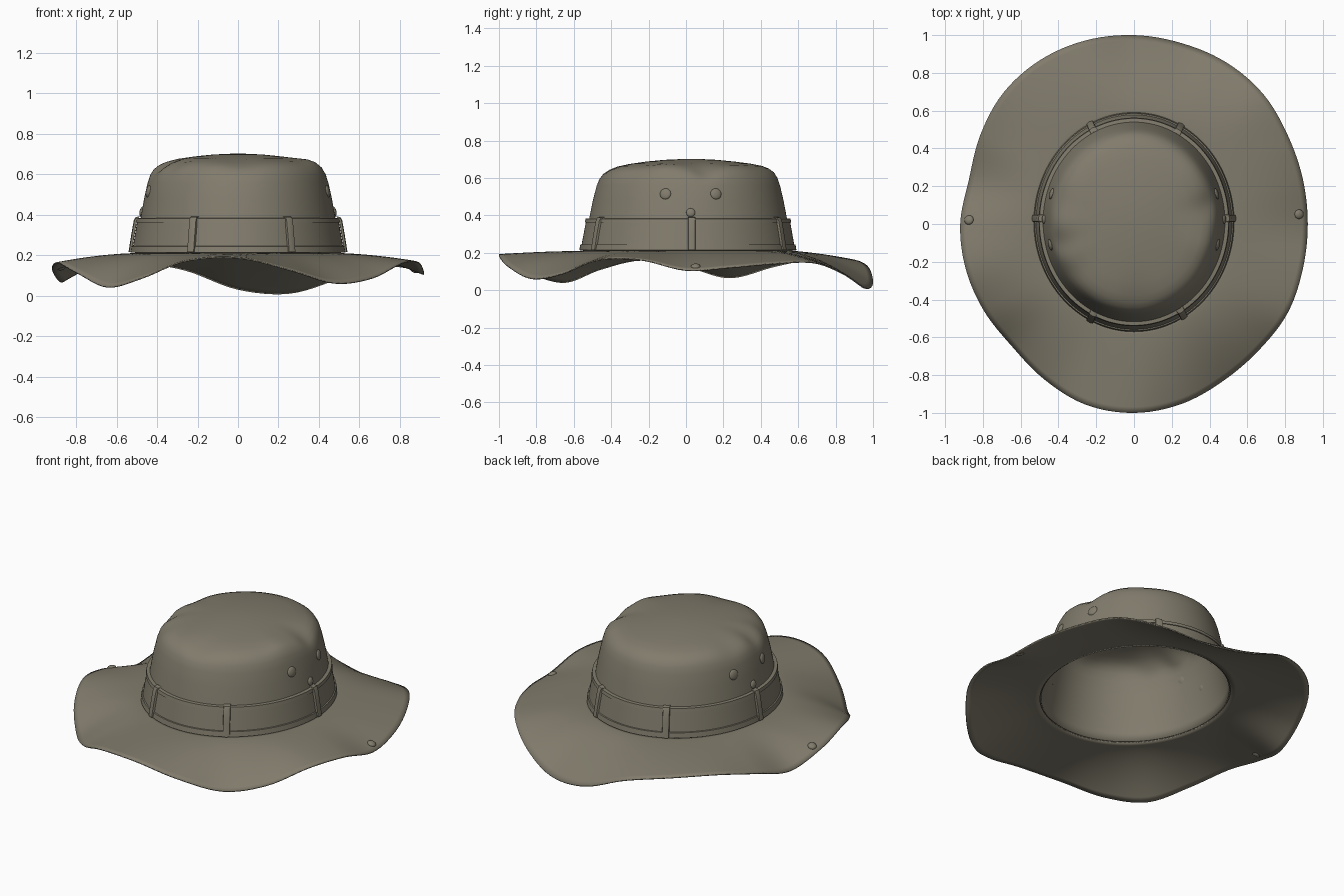
import bpy
import bmesh
import math
from math import cos, sin, pi, exp
from mathutils import Vector, Matrix

cube = bpy.data.objects.get("Cube")
if cube:
    bpy.data.objects.remove(cube, do_unlink=True)

olive = bpy.data.materials.new("olive_cloth")
olive.use_nodes = True
OLIVE = (0.22, 0.2, 0.15, 1)
olive.diffuse_color = OLIVE
olive.node_tree.nodes["Principled BSDF"].inputs["Base Color"].default_value = OLIVE
olive.node_tree.nodes["Principled BSDF"].inputs["Roughness"].default_value = 0.9

SEG = 144
BASE_Z = 0.21
parts = []


def finish(name, bm, thickness=0):
    bmesh.ops.recalc_face_normals(bm, faces=bm.faces)
    mesh = bpy.data.meshes.new(name)
    bm.to_mesh(mesh)
    bm.free()
    mesh.materials.append(olive)
    obj = bpy.data.objects.new(name, mesh)
    bpy.context.collection.objects.link(obj)
    if thickness:
        solid = obj.modifiers.new("cloth", 'SOLIDIFY')
        solid.thickness = thickness
        solid.offset = -1
    parts.append(obj)
    return obj


def loft(name, rings, thickness=0, tip=None, loop=False):
    """Skin closed rings of points, with an optional centre tip."""
    bm = bmesh.new()
    rows = [[bm.verts.new(p) for p in ring] for ring in rings]
    n = len(rows[0])
    pairs = list(zip(rows, rows[1:]))
    if loop:
        pairs.append((rows[-1], rows[0]))
    for low, high in pairs:
        for i in range(n):
            j = (i + 1) % n
            bm.faces.new((low[i], low[j], high[j], high[i]))
    if tip:
        top = bm.verts.new(tip)
        for i in range(n):
            bm.faces.new((rows[-1][i], rows[-1][(i + 1) % n], top))
    return finish(name, bm, thickness)


def spline(values, u):
    """Periodic smooth interpolation of evenly spaced values."""
    n = len(values)
    i = math.floor(u)
    f = u - i
    a, b, c, d = (values[(i + k) % n] for k in (-1, 0, 1, 2))
    return b + 0.5 * f * (c - a + f * (2*a - 5*b + 4*c - d + f * (3*(b - c) + d - a)))


# Crown: height and width scale from the base to the top
PROFILE = [(0.21, 1), (0.26, 0.99), (0.38, 0.945), (0.48, 0.91), (0.56, 0.875),
           (0.6, 0.85), (0.63, 0.815), (0.65, 0.765), (0.664, 0.7), (0.677, 0.58),
           (0.688, 0.42), (0.697, 0.25), (0.701, 0.1)]


def wall(z):
    for (z0, s0), (z1, s1) in zip(PROFILE, PROFILE[1:]):
        if z <= z1:
            return s0 + (s1 - s0) * (z - z0) / (z1 - z0)


def ring_point(a, s, z, out=0):
    return Vector(((0.51 * s + out) * cos(a), 0.01 + 0.02 * (1 - s) + (0.56 * s + out) * sin(a), z))


# Soft dents in the crown top: x, y, depth, radius
DENTS = [(0.4, 0.1, 0.028, 0.07), (-0.4, -0.1, 0.03, 0.07), (-0.36, -0.27, 0.022, 0.08),
         (-0.42, 0.12, 0.015, 0.09), (0.02, -0.42, 0.012, 0.1), (0.34, 0.3, -0.008, 0.1),
         (0.38, -0.12, -0.012, 0.09)]


def dented(p):
    fade = min(1, max(0, (p.z - 0.55) / 0.09))
    drop = sum(d * exp(-((p.x - x)**2 + (p.y - y)**2) / (r * r)) for x, y, d, r in DENTS)
    return Vector((p.x, p.y, p.z - fade * drop))


angles = [2 * pi * i / SEG for i in range(SEG)]
loft("crown", [[dented(ring_point(a, s, z)) for a in angles] for z, s in PROFILE],
     0.008, (0, 0.03, 0.702))

# Wavy brim: edge radius and edge height at every 15 degrees
EDGE_R = [.92, .925, .94, .97, .985, .99, 1, 1.005, 1, .98, .94, .905,
          .92, .922, .918, .915, .95, .99, 1, .985, .955, .94, .94, .925]
EDGE_Z = [.11, .125, .145, .15, .085, .015, .035, .13, .17, .175, .13, .07,
          .13, .165, .115, .045, .09, .175, .19, .13, .065, .09, .165, .165]


def brim_point(a, t):
    u = a / (2 * pi) * 24
    r = spline(EDGE_R, u)
    p = ring_point(a, 1, BASE_Z).lerp(Vector((r * cos(a), r * sin(a), 0)), t)
    p.z = BASE_Z + (spline(EDGE_Z, u) - BASE_Z) * t**1.7
    return p


brim = loft("brim", [[brim_point(a, k / 14) for a in angles] for k in range(15)])
if brim.data.polygons[0].normal.z < 0:
    brim.data.flip_normals()
solid = brim.modifiers.new("cloth", 'SOLIDIFY')
solid.thickness = 0.007
solid.offset = -1


# Hat band with raised hems
def sleeve(name, section):
    loft(name, [[ring_point(a, wall(z), z, out) for a in angles] for z, out in section], loop=True)


sleeve("hat_band", [(0.215, 0), (0.217, 0.014), (0.372, 0.014), (0.376, 0)])
sleeve("upper_hem", [(0.362, 0.01), (0.362, 0.019), (0.382, 0.019), (0.384, 0)])
sleeve("lower_hem", [(0.212, 0.0), (0.214, 0.021), (0.244, 0.019), (0.246, 0.01)])


def band_loop(name, a):
    """A flat strap standing just off the band."""
    bm = bmesh.new()
    rows = []
    for z, out in ((0.212, 0.005), (0.216, 0.028), (0.3, 0.027), (0.37, 0.028), (0.388, 0.022), (0.392, 0)):
        rows.append([])
        c = ring_point(a, wall(z), z, out)
        normal = Vector((cos(a) / 0.51, sin(a) / 0.56, 0)).normalized()
        side = Vector((-normal.y, normal.x, 0))
        for w, lift in ((-0.02, -0.012), (-0.018, 0), (0, 0.004), (0.018, 0), (0.02, -0.012)):
            rows[-1].append(bm.verts.new(c + side * w + normal * lift))
    for low, high in zip(rows, rows[1:]):
        for i in range(4):
            bm.faces.new((low[i], low[i + 1], high[i + 1], high[i]))
    finish(name, bm)


LOOPS = {"left_loop": 2, "back_left_loop": 62, "back_right_loop": 116,
         "right_loop": 178, "front_right_loop": 244, "front_left_loop": 300}
for name, degrees in LOOPS.items():
    band_loop(name, math.radians(degrees))


def stud(name, place, normal, radius, height):
    """A low domed button."""
    bm = bmesh.new()
    bmesh.ops.create_uvsphere(bm, u_segments=20, v_segments=10, radius=1)
    turn = Vector(normal).to_track_quat('Z', 'Y').to_matrix().to_4x4()
    bm.transform(Matrix.Translation(place) @ turn @ Matrix.Diagonal((radius, radius, height, 1)))
    finish(name, bm)


# Vent rivets, strap snaps and brim snaps on both sides
for side, label, snap_y in ((1, "left", 0.05), (-1, "right", 0.02)):
    for y, z, radius, name in ((-0.11, 0.515, 0.03, "front_vent"), (0.16, 0.515, 0.03, "back_vent"),
                               (0.025, 0.415, 0.024, "strap_snap")):
        s = wall(z)
        a = math.asin((y - 0.01 - 0.02 * (1 - s)) / (0.56 * s))
        p = ring_point(a, s, z)
        p.x *= side
        stud(label + "_" + name, p, (side * cos(a), sin(a), 0.2), radius, 0.011)
    a = math.atan2(snap_y, side * 0.87)
    p = brim_point(a % (2 * pi), 0.89)
    across = brim_point(a % (2 * pi), 0.95) - brim_point(a % (2 * pi), 0.83)
    along = brim_point((a + 0.05) % (2 * pi), 0.89) - brim_point((a - 0.05) % (2 * pi), 0.89)
    stud(label + "_brim_snap", p, across.cross(along), 0.025, 0.014)

# Smooth shading
bpy.ops.object.select_all(action='DESELECT')
for obj in parts:
    obj.select_set(True)
bpy.context.view_layer.objects.active = parts[0]
bpy.ops.object.shade_smooth_by_angle(angle=math.radians(40))
